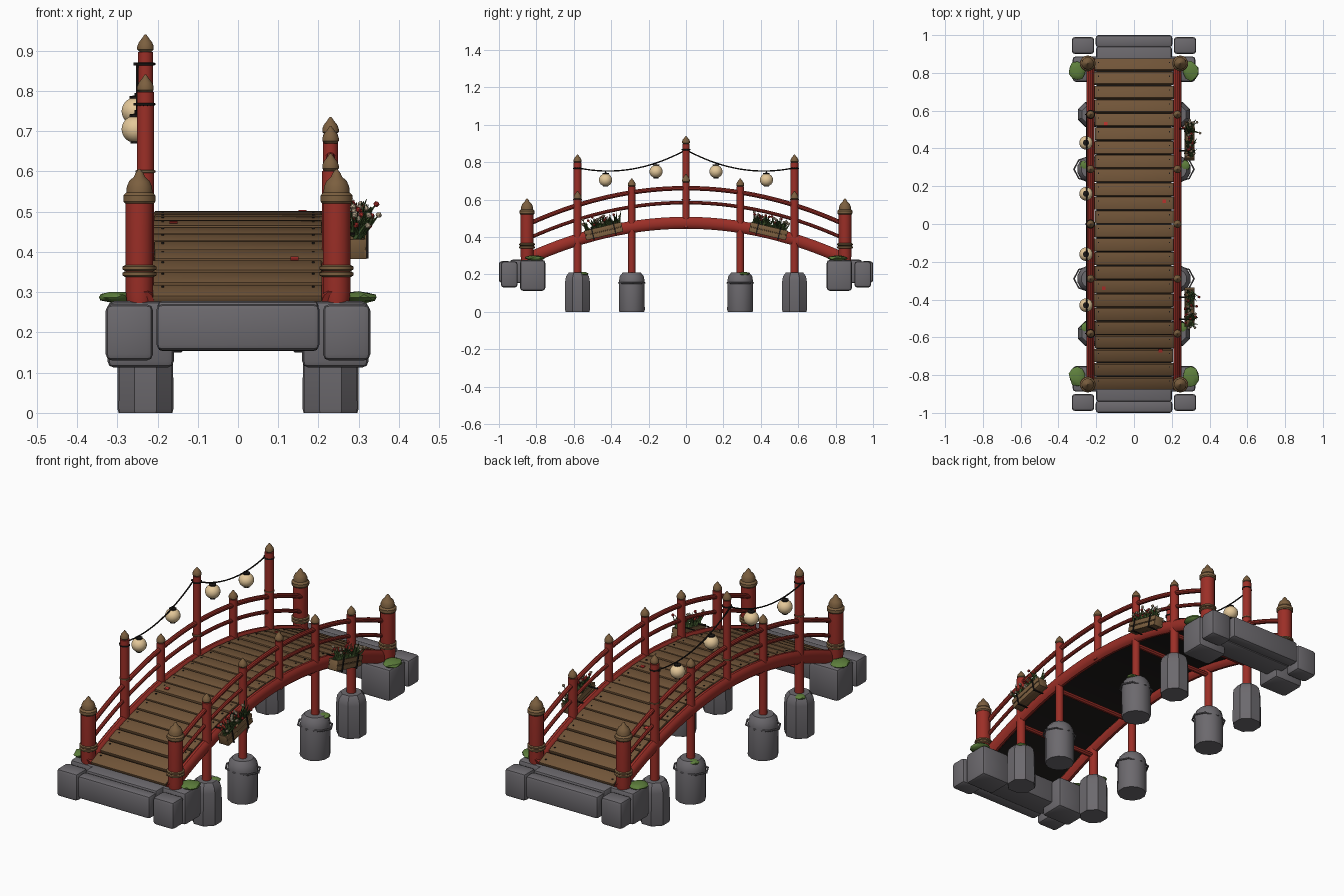
import bpy, bmesh, math, random
from mathutils import Vector, Matrix, Euler

if "Cube" in bpy.data.objects:
    bpy.data.objects.remove(bpy.data.objects["Cube"])

random.seed(4)


def material(name, col):
    m = bpy.data.materials.new(name)
    m.diffuse_color = (*col, 1)
    m.use_nodes = True
    m.node_tree.nodes["Principled BSDF"].inputs["Base Color"].default_value = m.diffuse_color
    return m


RED = material("red lacquer", (0.33, 0.028, 0.02))
WOOD = material("plank wood", (0.165, 0.09, 0.04))
CAP = material("carved wood", (0.20, 0.115, 0.05))
STONE = material("grey stone", (0.15, 0.142, 0.155))
MOSS = material("moss green", (0.11, 0.21, 0.045))
DARK = material("dark cord", (0.012, 0.01, 0.009))
PAPER = material("lantern paper", (0.78, 0.58, 0.32))
LEAF = material("dark leaf", (0.04, 0.075, 0.02))
BLOOM = material("red bloom", (0.45, 0.03, 0.025))
CREAM = material("pale bloom", (0.65, 0.52, 0.36))


def arch(y):
    """Height lost by the arch at distance y from the middle."""
    return -0.27 * y * y


def tilt(y):
    return math.atan(-0.54 * y)


def finish(bm, name, mat):
    bmesh.ops.recalc_face_normals(bm, faces=bm.faces)
    me = bpy.data.meshes.new(name)
    bm.to_mesh(me)
    bm.free()
    ob = bpy.data.objects.new(name, me)
    bpy.context.collection.objects.link(ob)
    me.materials.append(mat)
    return ob


def block(name, mat, center, size, bevel=0.0, rx=0.0):
    bm = bmesh.new()
    bmesh.ops.create_cube(bm, size=1, matrix=Matrix.Diagonal((*size, 1)))
    if bevel:
        bmesh.ops.bevel(bm, geom=bm.edges[:], offset=bevel, segments=2,
                        affect='EDGES', profile=0.5)
    bm.transform(Matrix.Translation(center) @ Matrix.Rotation(rx, 4, 'X'))
    return finish(bm, name, mat)


def lathe(name, mat, at, profile, sides=14):
    """Closed turned shape from (radius, height) points."""
    bm = bmesh.new()
    rings = []
    for r, z in profile:
        rings.append([bm.verts.new((at[0] + r * math.cos(2 * math.pi * (i + .5) / sides),
                                    at[1] + r * math.sin(2 * math.pi * (i + .5) / sides),
                                    at[2] + z)) for i in range(sides)])
    for a, b in zip(rings, rings[1:]):
        for i in range(sides):
            j = (i + 1) % sides
            bm.faces.new((a[i], a[j], b[j], b[i]))
    bm.faces.new(rings[0])
    bm.faces.new(rings[-1])
    return finish(bm, name, mat)


def tube(name, mat, path, rx, rz=None, sides=8, closed=False):
    """Sweep an oval section along a path."""
    rz = rz or rx
    path = [Vector(p) for p in path]
    n = len(path)
    bm = bmesh.new()
    rings = []
    for k, p in enumerate(path):
        a = path[(k - 1) % n] if closed or k else p
        b = path[(k + 1) % n] if closed or k < n - 1 else p
        t = (b - a).normalized()
        up = Vector((0, 0, 1)) if abs(t.z) < 0.95 else Vector((0, 1, 0))
        s = t.cross(up).normalized()
        u = s.cross(t)
        angs = [2 * math.pi * (i + .5) / sides for i in range(sides)]
        rings.append([bm.verts.new(p + s * rx * math.cos(q) + u * rz * math.sin(q)) for q in angs])
    for k in range(n if closed else n - 1):
        a, b = rings[k], rings[(k + 1) % n]
        for i in range(sides):
            j = (i + 1) % sides
            bm.faces.new((a[i], a[j], b[j], b[i]))
    if not closed:
        bm.faces.new(rings[0])
        bm.faces.new(rings[-1])
    return finish(bm, name, mat)


def hoop(name, mat, at, r, thick, ry=None, n=14):
    ry = ry or r
    tube(name, mat, [(at[0] + r * math.cos(2 * math.pi * i / n),
                      at[1] + ry * math.sin(2 * math.pi * i / n), at[2])
                     for i in range(n)], thick, sides=6, closed=True)


def arc(x, z, end, n=28):
    ys = [-end + 2 * end * i / n for i in range(n + 1)]
    return [(x, y, z + arch(y)) for y in ys]


def blob(name, at, size):
    bm = bmesh.new()
    bmesh.ops.create_icosphere(bm, subdivisions=2, radius=1)
    for v in bm.verts:
        v.co *= random.uniform(0.88, 1.08)
    bm.transform(Matrix.Translation(at) @ Matrix.Diagonal((*size, 1)))
    finish(bm, name, MOSS)


FINIAL = [(.015, 0), (.021, .006), (.021, .014), (.017, .024), (.009, .034), (.002, .044)]
BIG_FINIAL = [(.036, 0), (.041, .006), (.041, .02), (.033, .028), (.032, .042),
              (.026, .056), (.014, .067), (.010, .076), (.002, .086)]

# deck planks, nails and dark underside
N, PITCH = 24, 1.76 / 24
for i in range(N):
    y = -0.88 + PITCH * (i + .5)
    z = 0.49 + arch(y)
    block("deck_plank", WOOD, (random.uniform(-.003, .003), y, z + random.uniform(-.002, .002)),
          (0.42, PITCH - .005, 0.02), .003, tilt(y))
    for s in (-1, 1):
        block("plank_nail", DARK, (s * .187, y + .012, z + .0105 + .012 * math.tan(tilt(y))),
              (.006, .006, .004))
tube("deck_underside", DARK, arc(0, .475, .87), .28, .007, sides=4)

# fallen leaves on the deck
for x, y in ((-.15, .53), (.16, .12), (-.16, -.34), (.14, -.67)):
    block("fallen_leaf", BLOOM, (x, y, .505 + arch(y)), (.02, .018, .004), 0, tilt(y))

for s in (-1, 1):
    x = .23 * s
    # side beam and two handrails
    tube("side_beam", RED, arc(x, .476, .87), .022, .033, sides=12)
    tube("top_rail", RED, arc(x, .661, .84), .012, sides=10)
    tube("middle_rail", RED, arc(x, .584, .84), .0095, sides=10)
    # rail posts; three on the left rise to carry the lanterns
    for y in (-.58, -.29, 0, .29, .58):
        top = .692 + arch(y)
        if s < 0 and y in (-.58, 0, .58):
            top = .897 if y == 0 else .797
            hoop("cord_ring", DARK, (x, y, top - .03), .021, .004)
            hoop("post_binding", CAP, (x, y, .60), .021, .004)
            block("cord_hook", DARK, (x - .015, y, top - .03), (.03, .007, .007))
        low = .2 if y else .45
        r = .022 if abs(y) > .5 else .019
        lathe("rail_post", RED, (x, y, 0), [(r, low), (r, top)])
        lathe("post_finial", CAP, (x, y, top), FINIAL)
        # stone pier below each leg
        if y:
            lathe("stone_pier", STONE, (x, y, 0),
                  [(.069, 0), (.072, .01), (.071, .165), (.066, .19), (.05, .21)],
                  8 if abs(y) > .5 else 12)
            if abs(y) < .5:
                hoop("pier_ring", STONE, (x, y, .155), .088, .005, .068, 8)
    for e in (-1, 1):
        # end posts with rope wraps
        p = (.245 * s, .85 * e, 0)
        lathe("end_post", RED, p, [(.031, .27), (.035, .30), (.035, .525)], 16)
        lathe("end_finial", CAP, (p[0], p[1], .52), BIG_FINIAL, 16)
        for z in (.345, .36):
            hoop("rope_wrap", CAP, (p[0], p[1], z), .036, .007, n=16)
        # abutment corner stones and moss
        block("abutment_stone", STONE, (.242 * s, .82 * e, .195), (.165, .135, .165), .016)
        block("corner_stone", STONE, (.27 * s, .945 * e, .2), (.118, .09, .14), .016)
        blob("moss_clump", (.30 * s, .81 * e, .287), (.045, .052, .015))

# centre stones of the abutments
for e in (-1, 1):
    block("threshold_stone", STONE, (0, .875 * e, .216), (.40, .13, .125), .012)
    block("front_step", STONE, (0, .968 * e, .213), (.405, .064, .115), .014)
# cross ties between the legs
for y in (-.58, -.29, .29, .58):
    z = .43 + arch(y)
    tube("cross_tie", RED, [(-.23, y, z), (.23, y, z)], .013)
# moss on the piers
for x, y in ((.27, .31), (.255, -.55), (-.255, -.55), (-.26, .31)):
    blob("pier_moss", (x, y, .203), (.028, .028, .01))


# lantern cord and paper lanterns on the left
def cord(y):
    t = 1 - abs(y) / .58
    return .77 + .096 * t - 4 * .055 * t * (1 - t)


for e in (-1, 1):
    tube("lantern_cord", DARK, [(-.25, e * .58 * i / 16, cord(.58 * i / 16)) for i in range(17)],
         .0035, sides=6)
    for y, z in ((.43, .705), (.16, .75)):
        at = (-.254, y * e, z)
        R = .036
        lathe("paper_lantern", PAPER, at,
              [(R * math.cos(a), R * .95 * math.sin(a)) for a in
               [math.radians(-65 + 13 * i) for i in range(11)]], 16)
        lathe("lantern_cap", DARK, at, [(.017, .031), (.017, .037), (.003, .039), (.003, cord(y) - z)], 10)
        lathe("lantern_base", DARK, at, [(.014, -.036), (.014, -.031)], 10)

# flower boxes hung outside the right rail
for e in (-1, 1):
    y0 = .44 * e
    M = Matrix.Translation((.294, y0, .43)) @ Matrix.Rotation(tilt(y0), 4, 'X')

    def part(name, mat, c, size, bev=.002):
        ob = block(name, mat, (0, 0, 0), size, bev)
        ob.matrix_world = M @ Matrix.Translation(c)

    part("box_body", WOOD, (0, 0, -.003), (.042, .19, .04))
    for sx in (-1, 1):
        for z in (-.013, .015):
            part("box_slat", CAP, (.023 * sx, 0, z), (.006, .204, .024))
        part("box_end", CAP, (0, .098 * sx, 0), (.046, .006, .05))
        part("box_strap", DARK, (.028, .06 * sx, .003), (.004, .007, .07), 0)
        part("strap_base", DARK, (0, .06 * sx, -.029), (.058, .007, .004), 0)
        part("strap_hook", DARK, (-.035, .06 * sx, .03), (.07, .007, .004), 0)
    # foliage spikes and blooms
    leaf, red, pale = bmesh.new(), bmesh.new(), bmesh.new()
    for i in range(70):
        c = Vector((random.uniform(-.015, .015), random.uniform(-.09, .09), .022))
        R = Euler((random.uniform(-.6, .6), random.uniform(-.4, .75), 0)).to_matrix().to_4x4()
        h = random.uniform(.035, .07)
        P = M @ Matrix.Translation(c) @ R
        bmesh.ops.create_cone(leaf, segments=4, radius1=.007, radius2=.001, depth=h, cap_ends=True,
                              matrix=P @ Matrix.Translation((0, 0, h / 2)))
        if i % 3 == 0:
            bmesh.ops.create_icosphere(red if i % 2 else pale, subdivisions=1, radius=.008,
                                       matrix=P @ Matrix.Translation((0, 0, h)))
    finish(leaf, "box_foliage", LEAF)
    finish(red, "red_flowers", BLOOM)
    finish(pale, "pale_flowers", CREAM)

# smooth shading with sharp edges kept
bpy.ops.object.select_all(action='SELECT')
bpy.context.view_layer.objects.active = bpy.context.selected_objects[0]
bpy.ops.object.shade_smooth_by_angle(angle=math.radians(35))
